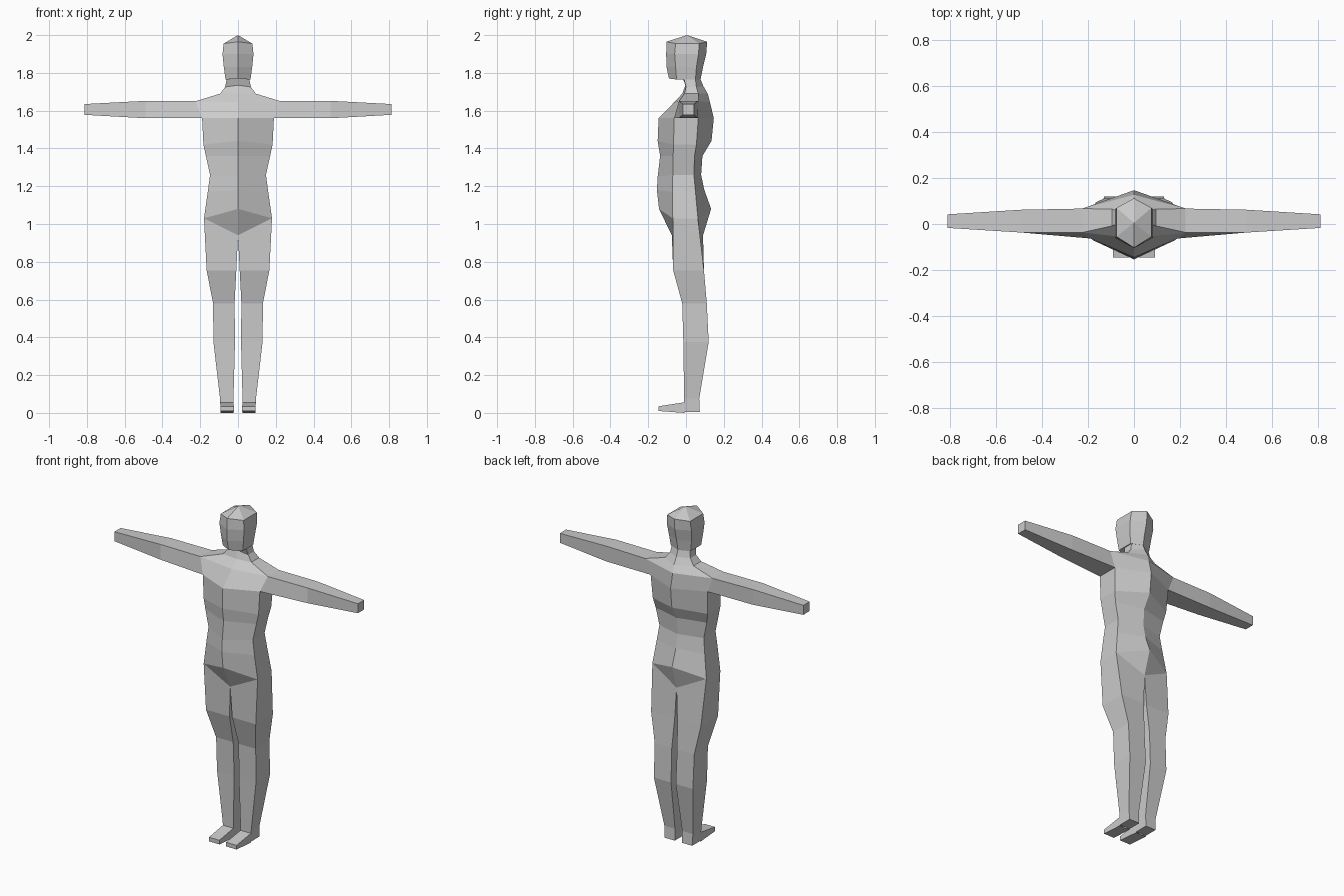
import bpy, bmesh


def loft(name, rings, closed=False, cap=False, skip=()):
    """Skin point rings, then mirror across x = 0. skip = (ring, side) holes."""
    bm = bmesh.new()
    rows = [[bm.verts.new(p) for p in r] for r in rings]
    n = len(rows[0])
    for k, (a, b) in enumerate(zip(rows, rows[1:])):
        for i in range(n if closed else n - 1):
            if (k, i) not in skip:
                j = (i + 1) % n
                bm.faces.new((a[i], b[i], b[j], a[j]))
    if cap:
        bm.faces.new(rows[-1][::-1])
    bmesh.ops.remove_doubles(bm, verts=bm.verts[:], dist=0.0005)
    me = bpy.data.meshes.new(name)
    bm.to_mesh(me)
    bm.free()
    ob = bpy.data.objects.new(name, me)
    bpy.context.collection.objects.link(ob)
    mod = ob.modifiers.new("mirror", 'MIRROR')
    mod.merge_threshold = 0.001
    return ob


def half_hex(yf, zf, x, y1, y2, zs, yb, zb):
    """Half hexagon: front ridge, two side corners, back ridge."""
    return [(0, yf, zf), (x, y1, zs), (x, y2, zs), (0, yb, zb)]


def leg_ring(xi, xo, y1, y2, z):
    return [(xi, y1, z), (xo, y1, z), (xo, y2, z), (xi, y2, z)]


def arm_ring(x, y1, y2, z1, z2):
    return [(x, y1, z1), (x, y1, z2), (x, y2, z2), (x, y2, z1)]


# Head, ending at the underside of the jaw
neck_top = half_hex(-0.02, 1.78, 0.06, -0.01, 0.05, 1.765, 0.077, 1.765)
loft("head", [
    half_hex(0.005, 2.0, 0, 0.005, 0.005, 2.0, 0.005, 2.0),
    half_hex(-0.103, 1.965, 0.076, -0.055, 0.07, 1.955, 0.112, 1.965),
    half_hex(-0.105, 1.9, 0.082, -0.06, 0.066, 1.9, 0.107, 1.9),
    half_hex(-0.103, 1.83, 0.075, -0.055, 0.055, 1.83, 0.09, 1.83),
    half_hex(-0.09, 1.77, 0.066, -0.05, 0.05, 1.765, 0.077, 1.765),
    neck_top,
])

# Neck and torso, with openings for the arms
loft("torso", [
    neck_top,
    half_hex(-0.003, 1.735, 0.068, 0.0, 0.055, 1.725, 0.092, 1.73),
    half_hex(-0.02, 1.69, 0.095, -0.008, 0.065, 1.69, 0.115, 1.69),
    half_hex(-0.062, 1.645, 0.225, -0.037, 0.067, 1.65, 0.127, 1.645),
    half_hex(-0.145, 1.56, 0.19, -0.063, 0.065, 1.56, 0.147, 1.56),
    half_hex(-0.15, 1.44, 0.183, -0.066, 0.055, 1.42, 0.135, 1.44),
    half_hex(-0.137, 1.36, 0.17, -0.068, 0.045, 1.36, 0.087, 1.36),
    half_hex(-0.15, 1.25, 0.148, -0.07, 0.042, 1.26, 0.08, 1.26),
    half_hex(-0.154, 1.18, 0.16, -0.072, 0.05, 1.17, 0.097, 1.18),
    half_hex(-0.143, 1.08, 0.18, -0.07, 0.063, 1.03, 0.133, 1.08),
    half_hex(-0.075, 0.94, 0.18, -0.07, 0.063, 1.03, 0.09, 0.94),
], skip={(3, 1)})

# Arms
loft("arm", [
    [(0.19, -0.063, 1.56), (0.225, -0.037, 1.65),
     (0.225, 0.067, 1.65), (0.19, 0.065, 1.56)],
    arm_ring(0.49, -0.037, 0.062, 1.56, 1.652),
    arm_ring(0.812, -0.017, 0.042, 1.578, 1.635),
], closed=True, cap=True)

# Legs
loft("leg", [
    [(0, -0.075, 0.94), (0.18, -0.07, 1.03),
     (0.18, 0.063, 1.03), (0, 0.09, 0.94)],
    leg_ring(0.009, 0.166, -0.068, 0.095, 0.755),
    leg_ring(0.018, 0.132, -0.02, 0.11, 0.58),
    leg_ring(0.016, 0.13, -0.014, 0.12, 0.375),
    leg_ring(0.024, 0.095, -0.01, 0.07, 0.075),
    leg_ring(0.024, 0.092, -0.01, 0.073, 0.005),
], closed=True, cap=True)

# Feet
loft("foot", [
    [(xi, y, z1), (xi, y, z2), (xo, y, z2), (xo, y, z1)]
    for xi, xo, y, z1, z2 in ((0.024, 0.093, -0.008, 0.0, 0.056),
                              (0.022, 0.092, -0.145, 0.01, 0.035))
], closed=True, cap=True)
